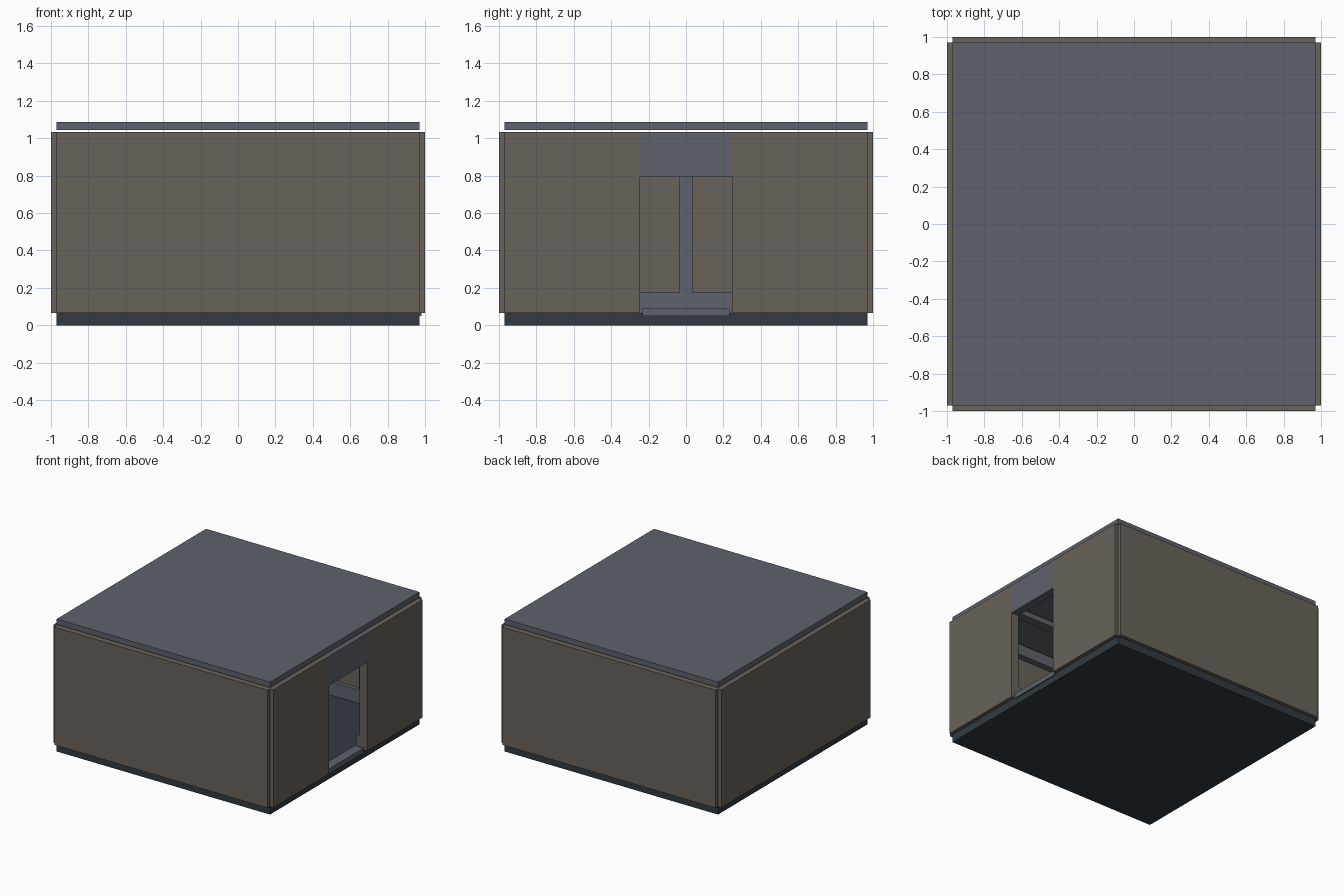
import bpy, math
from mathutils import Matrix

if "Cube" in bpy.data.objects:
    bpy.data.objects.remove(bpy.data.objects["Cube"])


def colour(name, r, g, b):
    lin = [((c / 255 + 0.055) / 1.055) ** 2.4 for c in (r, g, b)]
    m = bpy.data.materials.new(name)
    m.diffuse_color = (*lin, 1)
    m.use_nodes = True
    m.node_tree.nodes["Principled BSDF"].inputs["Base Color"].default_value = m.diffuse_color
    return m


BROWN = colour("brown_panel", 105, 98, 90)
GREY = colour("blue_grey_metal", 95, 98, 108)
DARK = colour("dark_slate", 50, 58, 65)


def box(name, x, y, z, mat, turn=0):
    """Box from (min, max) ranges, turned about z in quarter turns."""
    vs = [(a, b, c) for a in x for b in y for c in z]
    fs = [(0, 1, 3, 2), (4, 6, 7, 5), (0, 4, 5, 1),
          (2, 3, 7, 6), (0, 2, 6, 4), (1, 5, 7, 3)]
    me = bpy.data.meshes.new(name)
    me.from_pydata(vs, [], fs)
    me.transform(Matrix.Rotation(turn * math.pi / 2, 4, 'Z'))
    me.materials.append(mat)
    ob = bpy.data.objects.new(name, me)
    bpy.context.collection.objects.link(ob)
    return ob


E = 0.97          # half size of slabs
D = 0.245         # half width of doorway
Z0, Z1 = 0.065, 1.033

# floor and ceiling slabs
box("floor_slab", (-E, E), (-E, E), (0, Z0), DARK)
box("ceiling_slab", (-E, E), (-E, E), (1.043, 1.088), GREY)

# walls, trims and ribs; turn 0 is the right side, which has the doorway
for turn, side in enumerate(("right", "back", "left", "front")):
    spans = [(-E, -D), (D, E)] if turn == 0 else [(-E, E)]
    for a, b in spans:
        box(side + "_wall", (0.932, 1), (a, b), (Z0, Z1), BROWN, turn)
        ta, tb = max(a, -0.93), min(b, 0.93)
        box(side + "_baseboard", (0.9, 0.932), (ta, tb), (Z0, 0.175), GREY, turn)
        box(side + "_crown", (0.88, 0.932), (ta, tb), (0.94, Z1 - 0.003), GREY, turn)
    for y in (-0.5, 0, 0.5):
        if turn or y:
            box(side + "_wall_rib", (0.905, 0.932), (y - 0.036, y + 0.036),
                (0.175, 0.94), GREY, turn)

# ceiling beams
for y in (-0.5, 0, 0.5):
    box("ceiling_beam", (-0.88, 0.88), (y - 0.036, y + 0.036), (0.985, 1.03), GREY)

# doorway
box("door_lintel", (0.932, 1), (-D, D), (0.793, Z1), GREY)
box("door_sill", (0.9, 0.98), (-0.232, 0.232), (0.05, 0.09), GREY)
